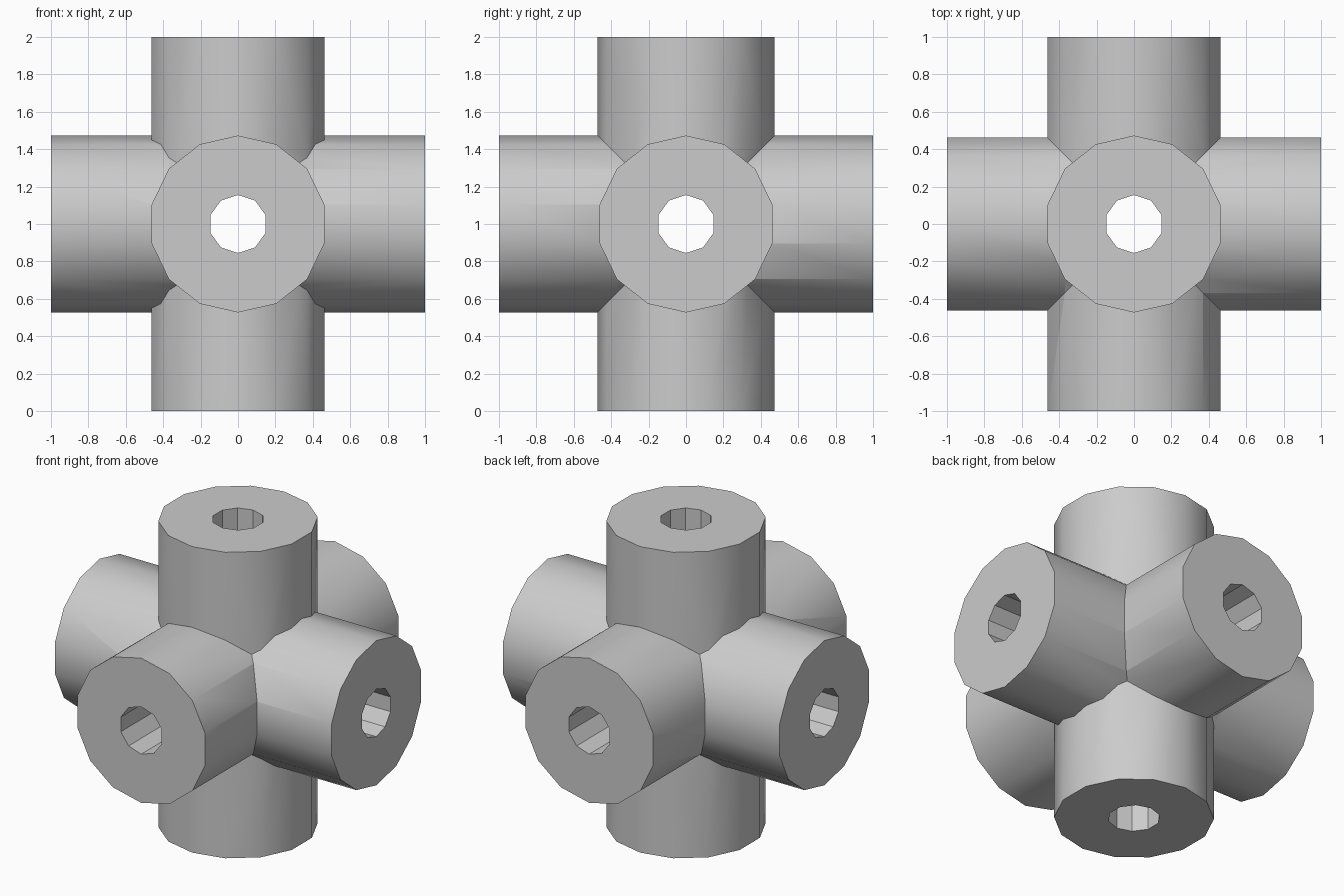
import bpy, bmesh, math
from mathutils import Matrix

if "Cube" in bpy.data.objects:
    bpy.data.objects.remove(bpy.data.objects["Cube"], do_unlink=True)

grey = bpy.data.materials.new("plain grey")
grey.use_nodes = True
colour = (0.6, 0.6, 0.6, 1)
grey.diffuse_color = colour
grey.node_tree.nodes["Principled BSDF"].inputs["Base Color"].default_value = colour

# Turns of an upright cylinder onto each axis
turns = {
    "vertical": Matrix.Identity(4),
    "front_back": Matrix.Rotation(math.pi / 2, 4, "X"),
    "left_right": Matrix(((0, 0, 1, 0), (1, 0, 0, 0), (0, 1, 0, 0), (0, 0, 0, 1))),
}


def rod(name, turn, sides, radius, length):
    bm = bmesh.new()
    bmesh.ops.create_cone(bm, cap_ends=True, segments=sides, radius1=radius,
                          radius2=radius, depth=length,
                          matrix=Matrix.Translation((0, 0, 1)) @ turn)
    mesh = bpy.data.meshes.new(name)
    bm.to_mesh(mesh)
    bm.free()
    mesh.materials.append(grey)
    ob = bpy.data.objects.new(name, mesh)
    bpy.context.collection.objects.link(ob)
    return ob


def combine(target, tool, operation):
    mod = target.modifiers.new(operation, "BOOLEAN")
    mod.operation, mod.object, mod.solver = operation, tool, "EXACT"
    bpy.context.view_layer.objects.active = target
    bpy.ops.object.modifier_apply(modifier=mod.name)
    bpy.data.objects.remove(tool, do_unlink=True)


# Three thick rods joined into one six-armed connector
connector = rod("six_way_connector", turns["vertical"], 14, 0.473, 2)
for axis in ("front_back", "left_right"):
    combine(connector, rod(axis + "_arm", turns[axis], 14, 0.473, 2), "UNION")

# A straight bore through every pair of arms
for axis, turn in turns.items():
    combine(connector, rod(axis + "_bore", turn, 10, 0.155, 2.2), "DIFFERENCE")

# Rounded outer walls, crisp rims and faceted bores
bpy.ops.object.select_all(action="DESELECT")
connector.select_set(True)
bpy.context.view_layer.objects.active = connector
bpy.ops.object.shade_smooth_by_angle(angle=math.radians(30))
